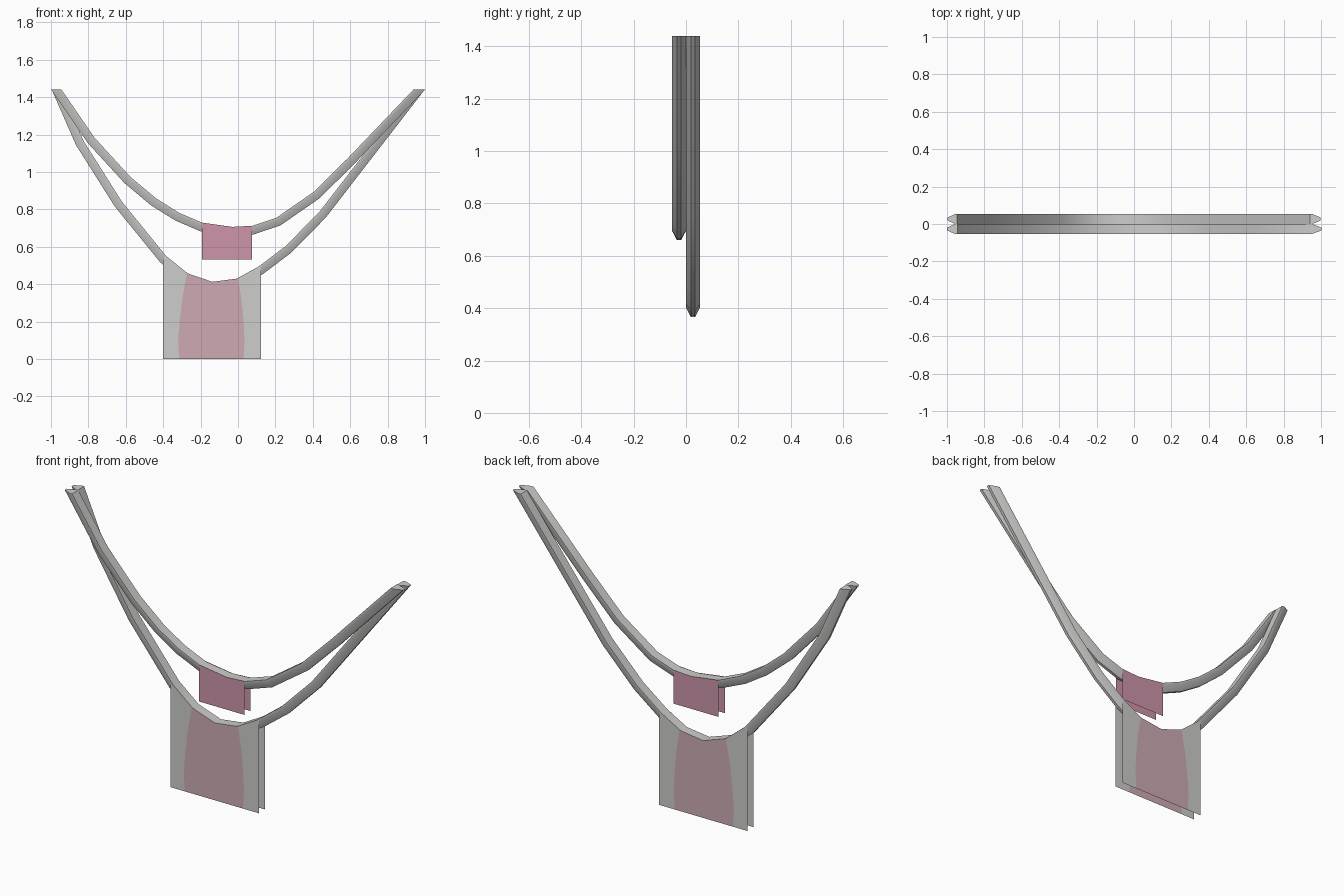
import bpy, bmesh
from mathutils import Vector

if "Cube" in bpy.data.objects:
    bpy.data.objects.remove(bpy.data.objects["Cube"])

def material(name, col):
    m = bpy.data.materials.new(name)
    m.diffuse_color = (*col, 1)
    m.use_nodes = True
    m.node_tree.nodes["Principled BSDF"].inputs["Base Color"].default_value = m.diffuse_color
    return m

GREY = material("light grey", (0.61, 0.61, 0.60))
ROSE = material("rose", (0.61, 0.30, 0.40))
PALE = material("pale rose", (0.61, 0.41, 0.45))

# Cord section: (sideways, inward) - flat on the inner side, narrow outside
SECTION = [(-0.026, 0.022), (0.026, 0.022), (0.026, 0.010),
           (0.008, -0.024), (-0.008, -0.024), (-0.026, 0.010)]

def finish(name, bm, mats):
    me = bpy.data.meshes.new(name)
    bm.to_mesh(me)
    bm.free()
    for m in mats:
        me.materials.append(m)
    ob = bpy.data.objects.new(name, me)
    bpy.context.collection.objects.link(ob)
    return ob

def cord(name, path, y):
    """Sweep the section along an x-z path with mitred joints and level ends."""
    bm = bmesh.new()
    pts = [Vector(p) for p in path]
    rings = []
    for i, p in enumerate(pts):
        a = (p - pts[i - 1]).normalized() if i else None
        b = (pts[i + 1] - p).normalized() if i < len(pts) - 1 else None
        if a is None or b is None:
            t = a or b
            n = Vector((1 if a is None else -1, 0)) / abs(t.y)
        else:
            t = (a + b).normalized()
            n = Vector((-t.y, t.x)) / t.dot(b)
        rings.append([bm.verts.new((p.x + n.x * v, y + u, p.y + n.y * v))
                      for u, v in SECTION])
    k = len(SECTION)
    for r, s in zip(rings, rings[1:]):
        for j in range(k):
            bm.faces.new((r[j], r[(j + 1) % k], s[(j + 1) % k], s[j]))
    bm.faces.new(rings[0])
    bm.faces.new(rings[-1])
    bmesh.ops.recalc_face_normals(bm, faces=bm.faces)
    ob = finish(name, bm, [GREY])
    bpy.ops.object.select_all(action='DESELECT')
    ob.select_set(True)
    bpy.context.view_layer.objects.active = ob
    bpy.ops.object.shade_smooth_by_angle(angle=0.87)

def sheets(name, outlines, mats, y):
    """Thin front and back sheets either side of a cord; outlines in x-z."""
    bm = bmesh.new()
    for side in (-1, 1):
        for idx, line in enumerate(outlines):
            f = bm.faces.new([bm.verts.new((x, y + side * 0.0265, z)) for x, z in line])
            f.normal_update()
            if f.normal.y * side < 0:
                f.normal_flip()
            f.material_index = idx % len(mats)
    finish(name, bm, mats)

# Cords: short one in front, long one behind
cord("short_cord", [(-0.97, 1.44), (-0.785, 1.17), (-0.59, 0.957), (-0.45, 0.84),
                    (-0.325, 0.762), (-0.19, 0.704), (-0.04, 0.684), (0.075, 0.688),
                    (0.215, 0.735), (0.42, 0.877), (0.605, 1.06), (0.968, 1.44)], -0.0267)
cord("long_cord", [(-0.97, 1.44), (-0.845, 1.155), (-0.64, 0.83), (-0.40, 0.535),
                   (-0.28, 0.438), (-0.14, 0.39), (0.0, 0.408), (0.123, 0.476),
                   (0.267, 0.585), (0.45, 0.77), (0.968, 1.44)], 0.0267)

# Small rose card
sheets("small_card", [[(-0.193, 0.533), (0.075, 0.533), (0.075, 0.712),
                       (-0.03, 0.706), (-0.193, 0.729)]], [ROSE], -0.0267)

# Large grey card with a barrel-shaped pale rose panel in the middle
left = [(-0.315, 0), (-0.32, 0.1), (-0.312, 0.2), (-0.297, 0.33), (-0.273, 0.457)]
right = [(0.03, 0), (0.035, 0.1), (0.03, 0.2), (0.018, 0.32), (0.0, 0.43)]
sheets("large_card",
       [[(-0.40, 0)] + left + [(-0.28, 0.462), (-0.40, 0.56)],
        left[:1] + right + [(-0.14, 0.412)] + left[:0:-1],
        [(0.123, 0), (0.123, 0.502)] + right[::-1]],
       [GREY, PALE], 0.0267)
